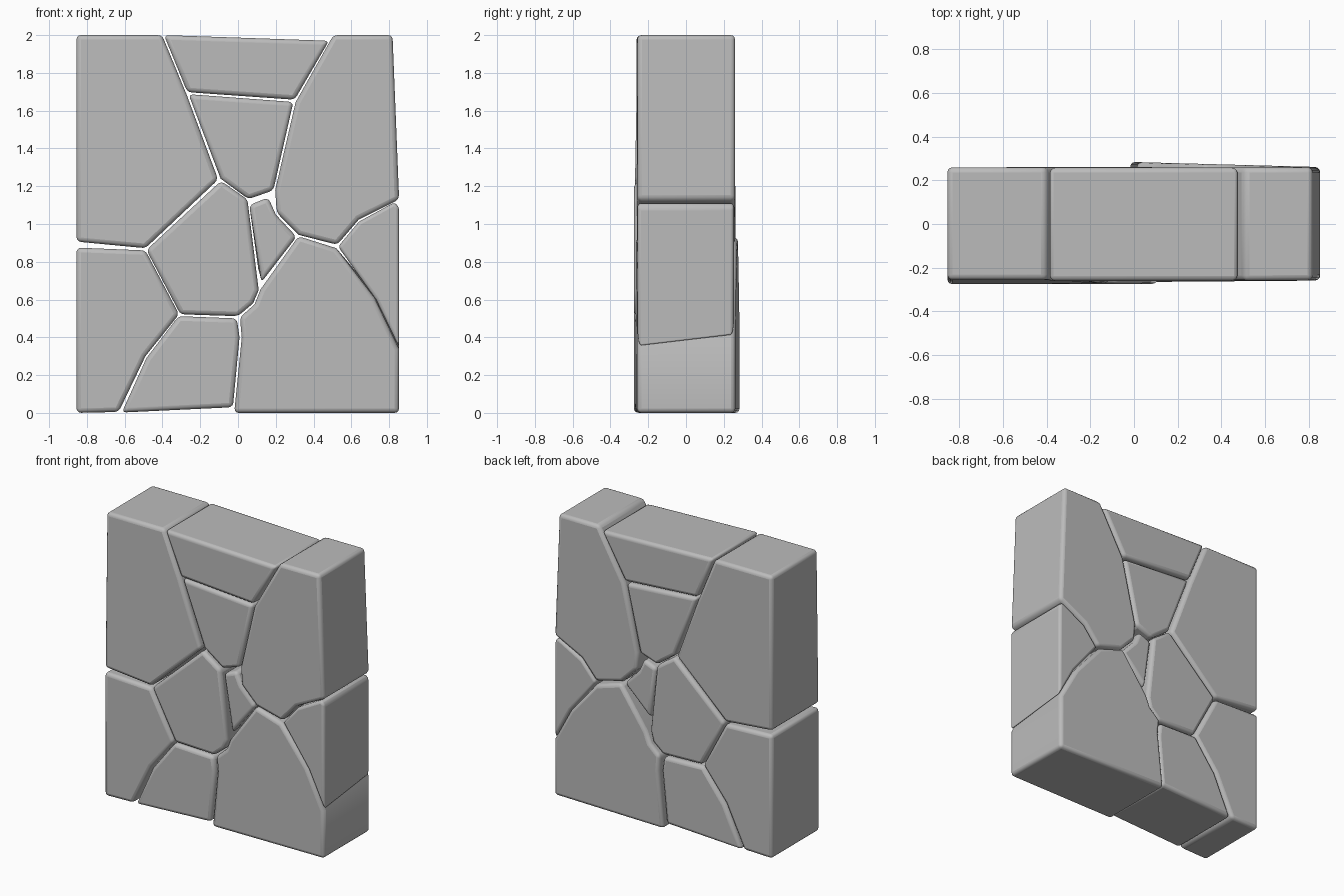
import bpy, bmesh, math

if "Cube" in bpy.data.objects:
    bpy.data.objects.remove(bpy.data.objects["Cube"])

stone_mat = bpy.data.materials.new("grey stone")
stone_mat.diffuse_color = (0.5, 0.5, 0.5, 1)
stone_mat.use_nodes = True
stone_mat.node_tree.nodes["Principled BSDF"].inputs["Base Color"].default_value = stone_mat.diffuse_color


def make_stone(name, outline, front=(-0.26, 0, 0), back=(0.26, 0, 0), moved={}):
    """Prism from an (x, z) outline. Front and back are planes y = a + b*x + c*z;
    moved gives outline points that shift on the back face."""
    bm = bmesh.new()
    depth = lambda p, x, z: p[0] + p[1] * x + p[2] * z
    fv, bv = [], []
    for i, (x, z) in enumerate(outline):
        fv.append(bm.verts.new((x, depth(front, x, z), z)))
        x, z = moved.get(i, (x, z))
        bv.append(bm.verts.new((x, depth(back, x, z), z)))
    n = len(outline)
    bm.faces.new(fv)
    bm.faces.new(bv[::-1])
    for i in range(n):
        j = (i + 1) % n
        bm.faces.new((fv[i], bv[i], bv[j], fv[j]))
    bmesh.ops.recalc_face_normals(bm, faces=bm.faces)
    mesh = bpy.data.meshes.new(name)
    bm.to_mesh(mesh)
    bm.free()
    ob = bpy.data.objects.new(name, mesh)
    bpy.context.collection.objects.link(ob)
    mesh.materials.append(stone_mat)
    # rounded, worn edges
    bev = ob.modifiers.new("worn edges", 'BEVEL')
    bev.width = 0.024
    bev.segments = 3
    bev.limit_method = 'ANGLE'
    bev.angle_limit = math.radians(35)
    bpy.ops.object.select_all(action='DESELECT')
    ob.select_set(True)
    bpy.context.view_layer.objects.active = ob
    bpy.ops.object.shade_smooth_by_angle(angle=math.radians(30))
    return ob


# upper row
make_stone("upper_left_stone",
           [(-.855, 2), (-.402, 2), (-.27, 1.68), (-.105, 1.235), (-.49, .872), (-.855, .907)],
           front=(-.292, 0, .018))
make_stone("top_stone",
           [(-.392, 2), (.482, 1.97), (.3, 1.658), (-.268, 1.698)],
           front=(-.262, 0, 0))
make_stone("wedge_stone",
           [(-.262, 1.687), (.293, 1.646), (.187, 1.178), (.055, 1.132), (-.092, 1.24)],
           front=(-.255, 0, 0), back=(.255, 0, 0))
make_stone("upper_right_stone",
           [(.505, 2), (.818, 2), (.853, 1.13), (.64, 1.024), (.525, .89), (.32, .943),
            (.205, 1.06), (.197, 1.18), (.305, 1.645)],
           front=(-.262, .005, 0))

# middle row
make_stone("centre_stone",
           [(-.09, 1.228), (.05, 1.13), (.11, .65), (.08, .58), (0, .512), (-.305, .522), (-.485, .862)],
           front=(-.274, 0, 0), back=(.262, 0, 0),
           moved={2: (.1, .66)})
make_stone("small_stone",
           [(.06, 1.1), (.16, 1.14), (.2, 1.05), (.31, .932), (.125, .69)],
           front=(-.25, 0, 0), back=(.25, 0, 0),
           moved={4: (.11, .74)})
make_stone("right_stone",
           [(.53, .88), (.64, 1.012), (.828, 1.115), (.853, 1.09), (.853, .345), (.73, .6)],
           front=(-.256, 0, 0), back=(.253, 0, 0),
           moved={4: (.853, .405), 5: (.73, .63)})

# lower row
make_stone("lower_left_stone",
           [(-.855, .875), (-.49, .86), (-.312, .522), (-.49, .3), (-.632, .005), (-.855, 0)],
           front=(-.276, 0, 0))
make_stone("lower_middle_stone",
           [(-.315, .512), (-.006, .5), (.008, .4), (-.027, .03), (-.615, .002), (-.485, .29)],
           front=(-.27, 0, 0), back=(.262, 0, 0))
make_stone("lower_right_stone",
           [(-.02, 0), (.853, 0), (.853, .337), (.722, .61), (.52, .872), (.32, .935),
            (.12, .655), (.088, .575), (.01, .505), (.02, .4)],
           front=(-.266, .008, 0), back=(.284, -.027, 0),
           moved={2: (.853, .397), 3: (.722, .635)})
